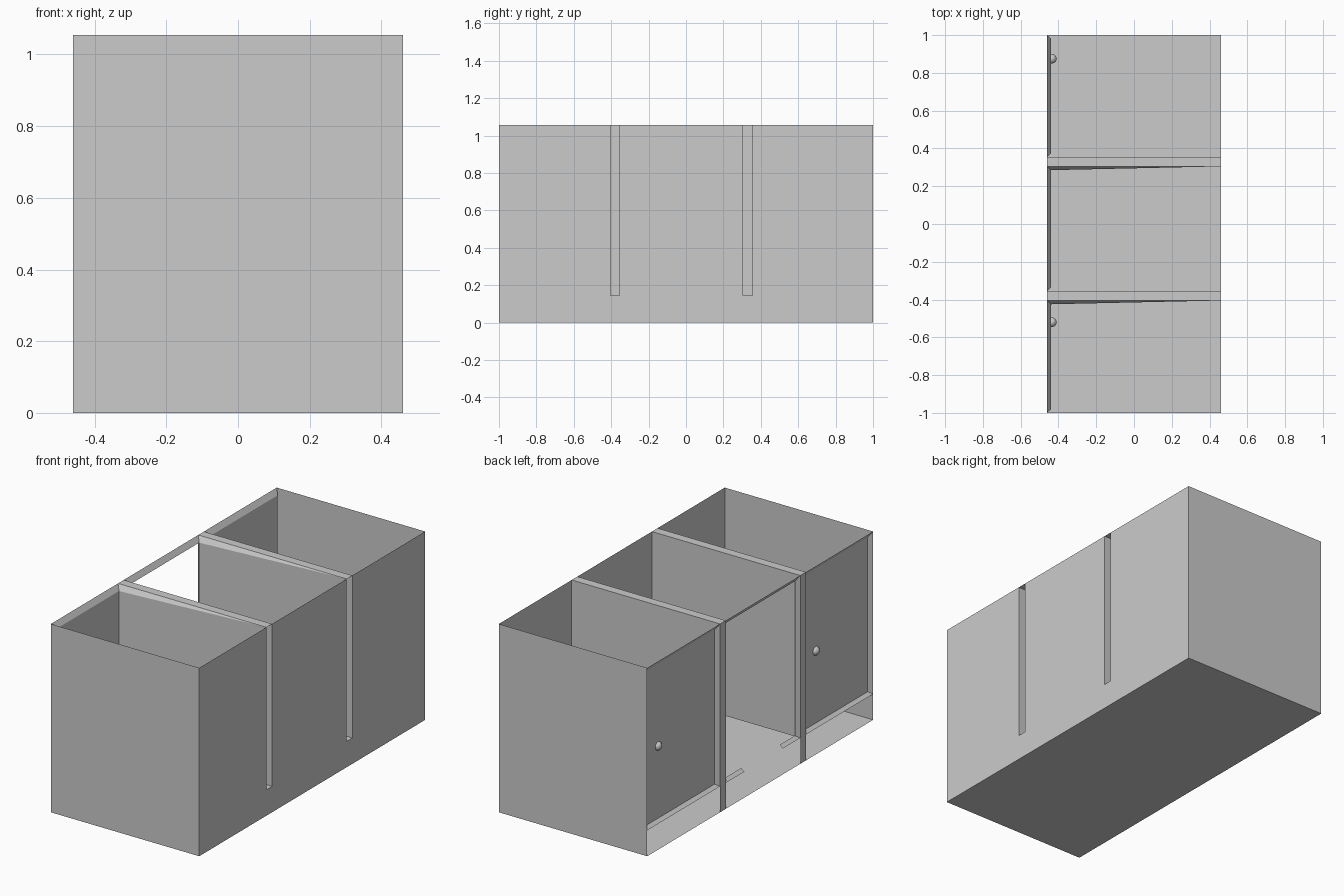
import bpy, bmesh

if "Cube" in bpy.data.objects:
    bpy.data.objects.remove(bpy.data.objects["Cube"])

X, Y, H = 0.46, 1.0, 1.055      # half width, half length, height
LOW = 0.145                     # gap below doors and partitions
D, T, B = 0.02, 0.03, 0.015     # frame depth, top drop, ledge rise
XI = -X + D
PARTS = [(-0.405, -0.355), (0.305, 0.355)]


def sheet(name, faces):
    bm = bmesh.new()
    for f in faces:
        bm.faces.new([bm.verts.new(p) for p in f])
    bmesh.ops.remove_doubles(bm, verts=bm.verts, dist=1e-4)
    me = bpy.data.meshes.new(name)
    bm.to_mesh(me)
    bm.free()
    ob = bpy.data.objects.new(name, me)
    bpy.context.collection.objects.link(ob)
    return ob


def panel_x(x, y0, y1, z0, z1):
    return [(x, y0, z0), (x, y1, z0), (x, y1, z1), (x, y0, z1)]


def panel_y(y, z0, z1):
    return [(-X, y, z0), (X, y, z0), (X, y, z1), (-X, y, z1)]


# Floor and end walls
sheet("floor", [[(-X, -Y, 0), (X, -Y, 0), (X, Y, 0), (-X, Y, 0)]])
sheet("front_wall", [panel_y(-Y, 0, H)])
sheet("back_wall", [panel_y(Y, 0, H)])

# Right wall with two slots running up to the top edge
bays = [(-Y, PARTS[0][0]), (PARTS[0][1], PARTS[1][0]), (PARTS[1][1], Y)]
sheet("right_wall", [panel_x(X, -Y, Y, 0, LOW)] +
      [panel_x(X, a, b, LOW, H) for a, b in bays])

# Hollow partitions, open at the right wall, with slanted inner side
for i, (a, b) in enumerate(PARTS):
    top, bot = (XI, a - D, H - T), (XI, a - D, LOW + B)
    sheet(f"partition_{i}", [
        panel_y(b, LOW, H),
        [top, bot, (X, a, LOW), (X, a, H)],
        [top, (X, a, H), (-X, a, H)],
        [bot, (-X, a, LOW), (X, a, LOW)],
        [(-X, a, H), (X, a, H), (X, b, H), (-X, b, H)],
        [(-X, a, LOW), (-X, b, LOW), (X, b, LOW), (X, a, LOW)]])
    sheet(f"door_post_{i}", [panel_x(-X, a, b, 0, H)])

# Sloped frames around each bay, doors in the two outer bays
for i, (a, b) in enumerate(bays):
    o = panel_x(-X, a, b, LOW, H)
    n = panel_x(XI, a + D, b - D, LOW + B, H - T)
    frame = [[o[k], o[(k + 1) % 4], n[(k + 1) % 4], n[k]] for k in (1, 2, 3)]
    if i == 1:
        # middle bay is open, only stubs of the ledge remain
        for e, e2, m in ((a, a + D, -0.20), (b, b - D, 0.14)):
            frame.append([(-X, e, LOW), (-X, m, LOW),
                          (XI, m, LOW + B), (XI, e2, LOW + B)])
    else:
        frame.append([o[0], o[1], n[1], n[0]])
        sheet(f"door_{i}", [n])
    sheet(f"door_frame_{i}", frame)

# Door knobs
for y in (-0.52, 0.875):
    bpy.ops.mesh.primitive_uv_sphere_add(segments=24, ring_count=12,
                                         radius=0.025, location=(-0.435, y, 0.565))
    bpy.context.object.name = "door_knob"
    bpy.ops.object.shade_smooth()
